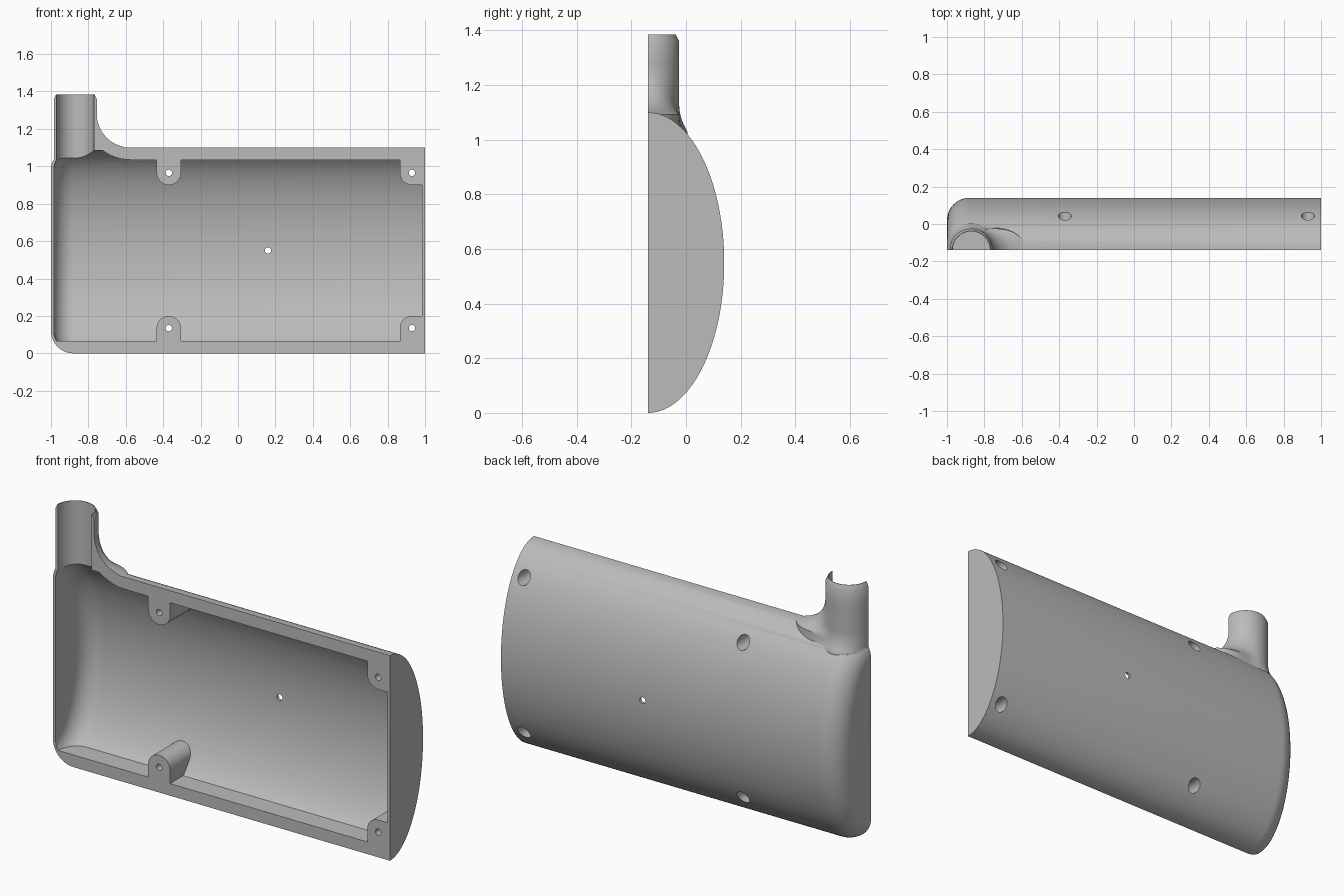
import bpy, bmesh, math

if "Cube" in bpy.data.objects:
    bpy.data.objects.remove(bpy.data.objects["Cube"], do_unlink=True)

FRONT = -0.14          # open parting plane
MID_Z = 0.55           # body axis height
SEMI_Y, SEMI_Z = 0.28, 0.55
WALL, RIM, FILLET = 0.015, 0.065, 0.12
NECK_X, NECK_R, BEND = -0.87, 0.115, 0.18

grey = bpy.data.materials.new("plain grey")
grey.use_nodes = True
grey.diffuse_color = (0.5, 0.5, 0.5, 1)
grey.node_tree.nodes["Principled BSDF"].inputs["Base Color"].default_value = (0.5, 0.5, 0.5, 1)


def loft(name, rings):
    """Skin a list of equal closed rings and cap both ends."""
    bm = bmesh.new()
    rows = [[bm.verts.new(p) for p in ring] for ring in rings]
    n = len(rows[0])
    for a, b in zip(rows, rows[1:]):
        for i in range(n):
            j = (i + 1) % n
            bm.faces.new((a[i], a[j], b[j], b[i]))
    bm.faces.new(rows[0][::-1])
    bm.faces.new(rows[-1])
    bmesh.ops.recalc_face_normals(bm, faces=bm.faces)
    mesh = bpy.data.meshes.new(name)
    bm.to_mesh(mesh)
    bm.free()
    mesh.materials.append(grey)
    ob = bpy.data.objects.new(name, mesh)
    bpy.context.collection.objects.link(ob)
    return ob


def prism(name, outline, y0=-0.4, y1=0.4):
    """Extrude an x-z outline along y."""
    return loft(name, [[(x, y, z) for x, z in outline] for y in (y0, y1)])


def arc(cx, cz, r, start, end, n=16):
    angles = [math.radians(start + (end - start) * i / n) for i in range(n + 1)]
    return [(cx + r * math.cos(a), cz + r * math.sin(a)) for a in angles]


def combine(target, other, operation):
    mod = target.modifiers.new(operation, "BOOLEAN")
    mod.operation, mod.object, mod.solver = operation, other, "EXACT"
    bpy.context.view_layer.objects.active = target
    bpy.ops.object.modifier_apply(modifier=mod.name)
    bpy.data.objects.remove(other, do_unlink=True)


def body_ring(x, inset):
    """Half ellipse moved inward along its normals, extended past the front."""
    pts = []
    for i in range(65):
        a = math.pi * (i / 64 - 0.5)
        c, s = math.cos(a), math.sin(a)
        ny, nz = c / SEMI_Y, s / SEMI_Z
        k = inset / math.hypot(ny, nz)
        pts.append((x, FRONT + SEMI_Y * c - ny * k, MID_Z + SEMI_Z * s - nz * k))
    return [(x, -0.3, pts[0][2])] + pts + [(x, -0.3, pts[-1][2])]


def body(name, wall):
    """Elliptical half body with a rounded end at -x and a flat end at +x."""
    r = FILLET - wall
    rings = []
    for i in range(13):
        a = math.pi / 2 * i / 12
        rings.append(body_ring(-1 + wall + r * (1 - math.cos(a)), wall + r * (1 - math.sin(a))))
    return loft(name, rings + [body_ring(1 - wall, wall)])


def neck_ring(z, shrink=0):
    """Circle that flares toward +x, and a little backward, near the body."""
    drop = min(max(1.1 + BEND - z, 0), BEND)
    side = BEND - math.sqrt(BEND ** 2 - drop ** 2)
    back = 0.03 * min(max((1.13 - z) / 0.1, 0), 1) ** 2
    ring = []
    for i in range(64):
        a = math.tau * i / 64
        c, s = math.cos(a), math.sin(a)
        r = NECK_R - shrink + side * max(c, 0) ** 4 + back * s * s
        ring.append((NECK_X + r * c, FRONT + r * s, z))
    return ring


# Solid outside: body plus flared neck, trimmed at the parting plane
shell = body("half_shell", 0)
heights = [0.95] + [1.03 + 0.25 * i / 20 for i in range(21)] + [1.36]
neck = loft("neck", [neck_ring(z) for z in heights] + [neck_ring(1.385, 0.012)])
combine(shell, neck, "UNION")
trim = prism("trim", [(-2, -1), (2, -1), (2, 2), (-2, 2)], -1, FRONT)
combine(shell, trim, "DIFFERENCE")

# Hollow inside, limited by the flat rims and the bend under the neck
cavity = body("cavity", WALL)
bend = arc(NECK_X + NECK_R + BEND, 1.1 + BEND, BEND + RIM, 270, 222)
limit = prism("limit", [(-1.2, RIM), (1.2, RIM), (1.2, 1.1 - RIM)] + bend + [(-1.2, 1.15)])
combine(cavity, limit, "INTERSECT")

# Screw bosses left standing in the hollow
BOSS_X, BOSS_Z, BOSS_R = (-0.37, 0.93), 0.135, 0.065
for flip in (False, True):
    for x in BOSS_X:
        if x > 0:
            outline = [(x - BOSS_R, -0.1)] + arc(x, BOSS_Z, BOSS_R, 180, 90) + [(1.1, BOSS_Z + BOSS_R), (1.1, -0.1)]
        else:
            outline = [(x - BOSS_R, -0.1)] + arc(x, BOSS_Z, BOSS_R, 180, 0, 24) + [(x + BOSS_R, -0.1)]
        if flip:
            outline = [(px, 2 * MID_Z - pz) for px, pz in outline]
        combine(cavity, prism("boss", outline), "DIFFERENCE")
combine(shell, cavity, "DIFFERENCE")

# Bore through the neck
bore = loft("bore", [[(x, y, z) for x, y in arc(NECK_X, FRONT, 0.1, 0, 354.375, 63)]
                     for z in (0.98, 1.5)])
combine(shell, bore, "DIFFERENCE")


# Screw holes with wide recesses at the back, and a small centre hole
def drill(x, z, r, y0):
    combine(shell, prism("drill", arc(x, z, r, 0, 348.75, 31), y0), "DIFFERENCE")


for x in BOSS_X:
    for z in (BOSS_Z, 2 * MID_Z - BOSS_Z):
        drill(x, z, 0.017, -0.4)
        drill(x, z, 0.035, -0.06)
drill(0.16, MID_Z, 0.017, -0.4)

# Smooth curved walls, crisp edges
bpy.ops.object.select_all(action="DESELECT")
shell.select_set(True)
bpy.context.view_layer.objects.active = shell
bpy.ops.object.shade_smooth_by_angle(angle=math.radians(30))
